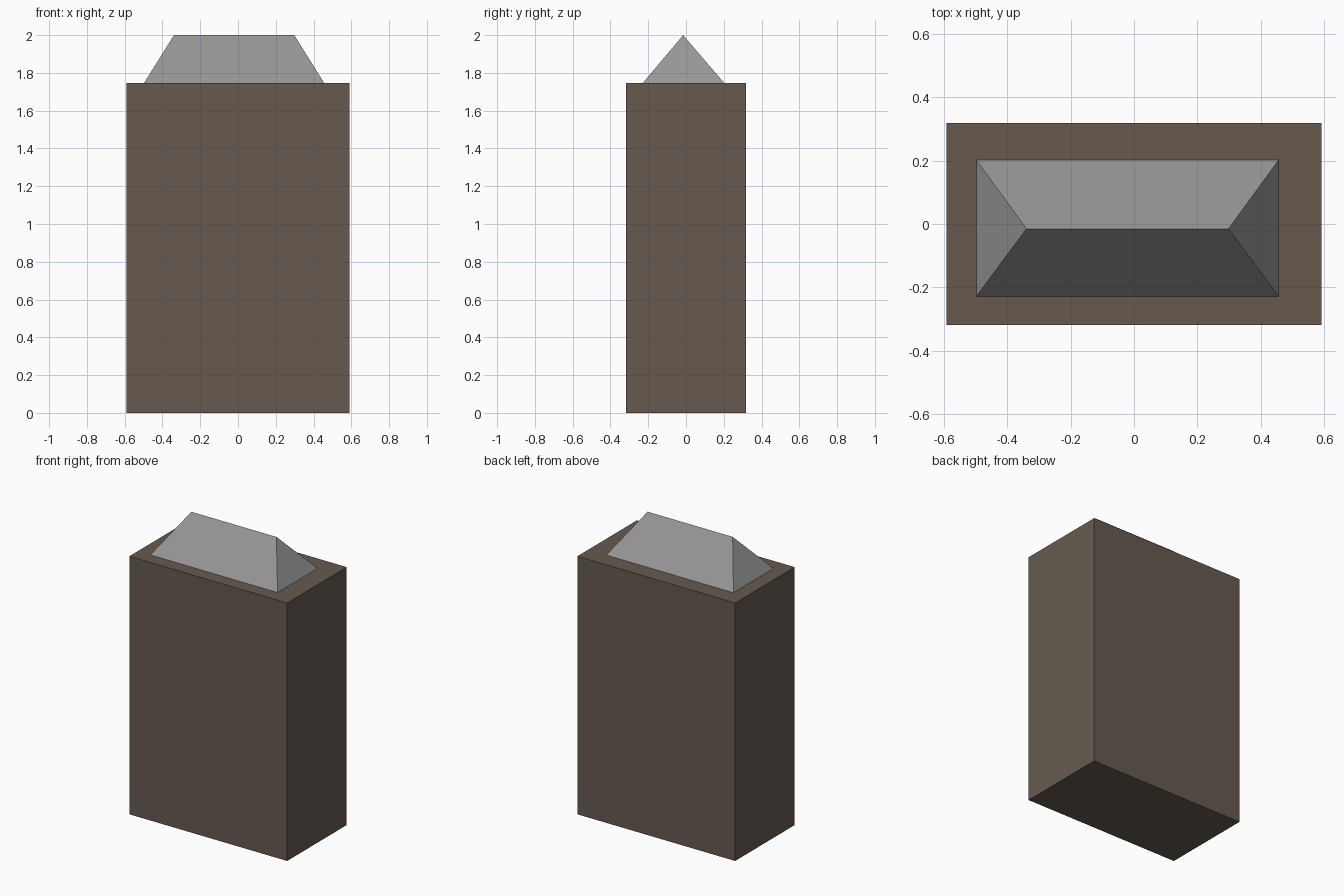
import bpy, bmesh

if "Cube" in bpy.data.objects:
    bpy.data.objects.remove(bpy.data.objects["Cube"])


def srgb(r, g, b):
    lin = [((c / 255 + 0.055) / 1.055) ** 2.4 for c in (r, g, b)]
    return (*lin, 1.0)


def material(name, colour):
    m = bpy.data.materials.new(name)
    m.diffuse_color = colour
    m.use_nodes = True
    m.node_tree.nodes["Principled BSDF"].inputs["Base Color"].default_value = m.diffuse_color
    return m


def block(name, bottom, top, mat):
    """Box whose bottom and top are rectangles (x0, x1, y0, y1, z);
    a top with no depth closes to a ridge."""
    bm = bmesh.new()
    rings = []
    for x0, x1, y0, y1, z in (bottom, top):
        rings.append([bm.verts.new(p) for p in
                      ((x0, y0, z), (x1, y0, z), (x1, y1, z), (x0, y1, z))])
    lo, hi = rings
    bm.faces.new(lo[::-1])
    bm.faces.new(hi)
    for i in range(4):
        j = (i + 1) % 4
        bm.faces.new((lo[i], lo[j], hi[j], hi[i]))
    bmesh.ops.remove_doubles(bm, verts=bm.verts[:], dist=1e-4)
    bmesh.ops.dissolve_degenerate(bm, edges=bm.edges[:], dist=1e-4)
    bmesh.ops.recalc_face_normals(bm, faces=bm.faces[:])
    me = bpy.data.meshes.new(name)
    bm.to_mesh(me)
    bm.free()
    me.materials.append(mat)
    ob = bpy.data.objects.new(name, me)
    bpy.context.collection.objects.link(ob)
    return ob


brown = material("dark brown", srgb(102, 90, 80))
grey = material("mid grey", srgb(150, 150, 150))

# Main tall block
block("body", (-0.591, 0.591, -0.318, 0.318, 0.0),
      (-0.591, 0.591, -0.318, 0.318, 1.747), brown)

# Hipped roof, slightly off centre
block("hipped_roof", (-0.497, 0.456, -0.228, 0.202, 1.747),
      (-0.339, 0.298, -0.015, -0.015, 2.0), grey)
